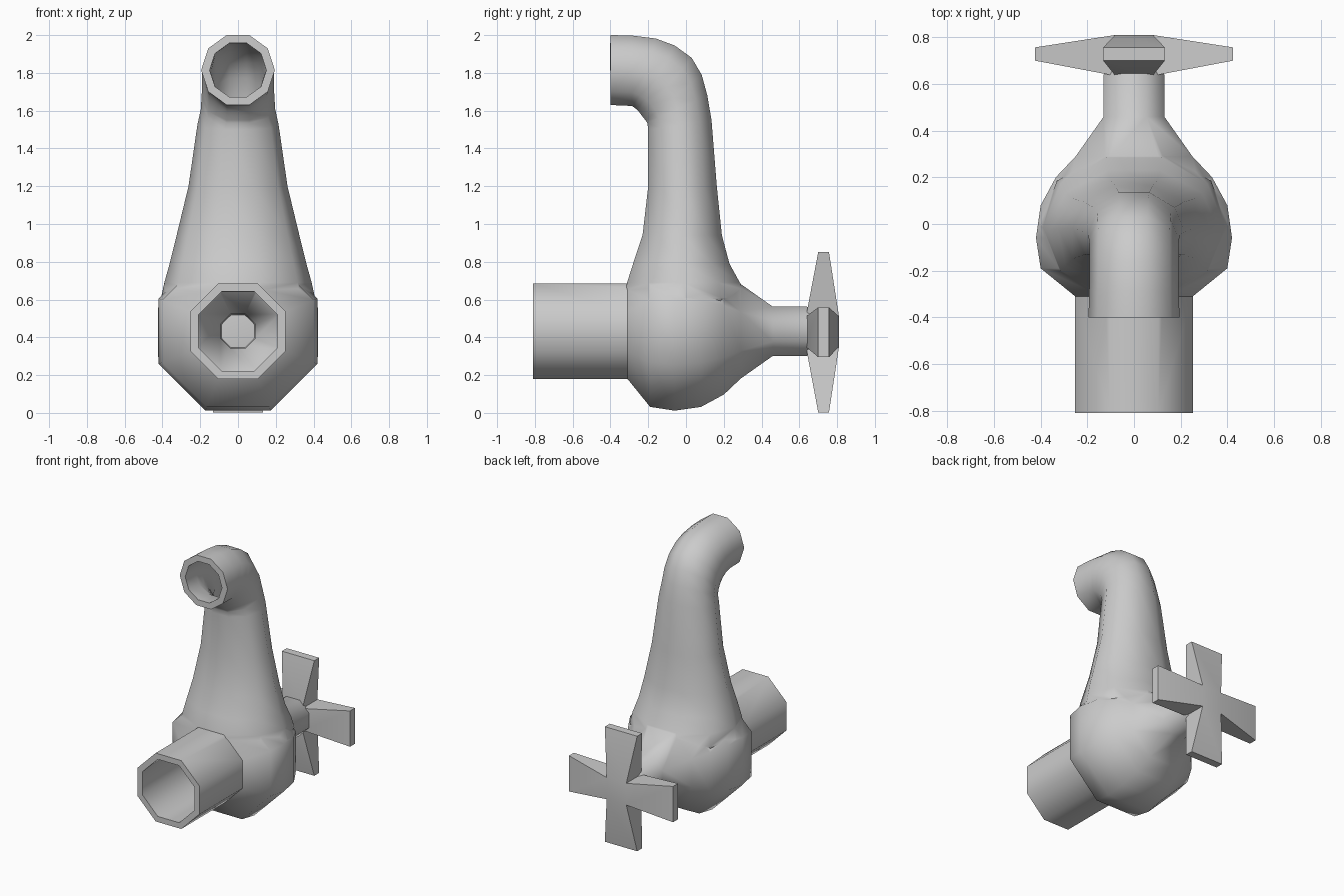
import bpy, bmesh
from math import sin, cos, pi, radians
from mathutils import Vector

if "Cube" in bpy.data.objects:
    bpy.data.objects.remove(bpy.data.objects["Cube"])


def new_object(name, bm):
    bmesh.ops.recalc_face_normals(bm, faces=bm.faces)
    me = bpy.data.meshes.new(name)
    bm.to_mesh(me)
    bm.free()
    ob = bpy.data.objects.new(name, me)
    bpy.context.collection.objects.link(ob)
    return ob


def loft(name, sections, n, rx_scale):
    """Closed tube; each section = two opposite (y, z) points and a half width in x."""
    bm = bmesh.new()
    rings = []
    for (y0, z0), (y1, z1), rx in sections:
        a, b = Vector((0, y0, z0)), Vector((0, y1, z1))
        c, v = (a + b) / 2, (b - a) / 2 / cos(pi / n)
        ring = []
        for i in range(n):
            t = (i + 0.5) * 2 * pi / n
            ring.append(bm.verts.new(c + v * cos(t) + Vector((rx * rx_scale * sin(t), 0, 0))))
        rings.append(ring)
    for p, q in zip(rings, rings[1:]):
        for i in range(n):
            j = (i + 1) % n
            bm.faces.new((p[i], p[j], q[j], q[i]))
    bm.faces.new(rings[0])
    bm.faces.new(rings[-1])
    return new_object(name, bm)


def activate(ob):
    bpy.ops.object.select_all(action='DESELECT')
    ob.select_set(True)
    bpy.context.view_layer.objects.active = ob


# Horizontal inlet pipe, bulb and valve neck (y, radius)
ZC = 0.432
profile = [(-.81, .252), (-.31, .252), (-.19, .40), (-.06, .42), (.08, .40),
           (.20, .335), (.29, .25), (.46, .13), (.64, .13), (.70, .10)]
body = loft("tap_body", [((y, ZC - r), (y, ZC + r), r) for y, r in profile],
            8, 1 / cos(pi / 8))

# Tapering column bending forward into the spout
spout = loft("spout", [
    ((-.27, .45), (.25, .45), .37), ((-.325, .61), (.305, .61), .408),
    ((-.312, .69), (.285, .69), .39), ((-.28, .79), (.23, .79), .362),
    ((-.23, .94), (.19, .94), .325), ((-.20, 1.2), (.163, 1.2), .262),
    ((-.20, 1.5), (.135, 1.55), .215), ((-.205, 1.535), (.113, 1.68), .197),
    ((-.215, 1.55), (.083, 1.79), .193), ((-.235, 1.575), (.03, 1.88), .19),
    ((-.25, 1.595), (-.06, 1.945), .19), ((-.265, 1.61), (-.16, 1.982), .19),
    ((-.285, 1.625), (-.29, 1.998), .192), ((-.40, 1.63), (-.40, 2.0), .195)], 10, 1.0)

# Fuse column and body into one skin
m = body.modifiers.new("union", 'BOOLEAN')
m.operation, m.solver, m.object = 'UNION', 'EXACT', spout
activate(body)
bpy.ops.object.modifier_apply(modifier=m.name)
bpy.data.objects.remove(spout)

# Open the two pipe mouths and give the skin a wall thickness
bm = bmesh.new()
bm.from_mesh(body.data)
bmesh.ops.remove_doubles(bm, verts=bm.verts, dist=0.006)
mouths = [f for f in bm.faces
          if any(all(abs(v.co.y - y) < .003 for v in f.verts) for y in (-.81, -.40))]
bmesh.ops.delete(bm, geom=mouths, context='FACES')
bmesh.ops.recalc_face_normals(bm, faces=bm.faces)
bm.to_mesh(body.data)
bm.free()
m = body.modifiers.new("wall", 'SOLIDIFY')
m.thickness, m.offset = 0.045, -1
bpy.ops.object.modifier_apply(modifier=m.name)
bpy.ops.object.shade_smooth_by_angle(angle=radians(50))

# Cross handle: square hub with four flaring, thinning arms
bm = bmesh.new()
H = .08
hub = {}
for k in range(4):
    t = pi / 4 + k * pi / 2
    for s, y in enumerate((.635, .81)):
        hub[k, s] = bm.verts.new((H * 2 ** .5 * cos(t), y, ZC - .002 + H * 2 ** .5 * sin(t)))
for s in (0, 1):
    bm.faces.new([hub[k, s] for k in range(4)])
for k in range(4):
    a = (k + 1) * pi / 2
    d, w = Vector((cos(a), 0, sin(a))), Vector((-sin(a), 0, cos(a)))
    base = [hub[k, 0], hub[(k + 1) % 4, 0], hub[(k + 1) % 4, 1], hub[k, 1]]
    tip = [bm.verts.new(d * .424 + w * u + Vector((0, y, ZC - .005)))
           for u, y in ((-.132, .70), (.132, .70), (.132, .757), (-.132, .757))]
    for i in range(4):
        j = (i + 1) % 4
        bm.faces.new((base[i], base[j], tip[j], tip[i]))
    bm.faces.new(tip)
handle = new_object("cross_handle", bm)
activate(handle)
bpy.ops.object.shade_smooth_by_angle(angle=radians(50))
